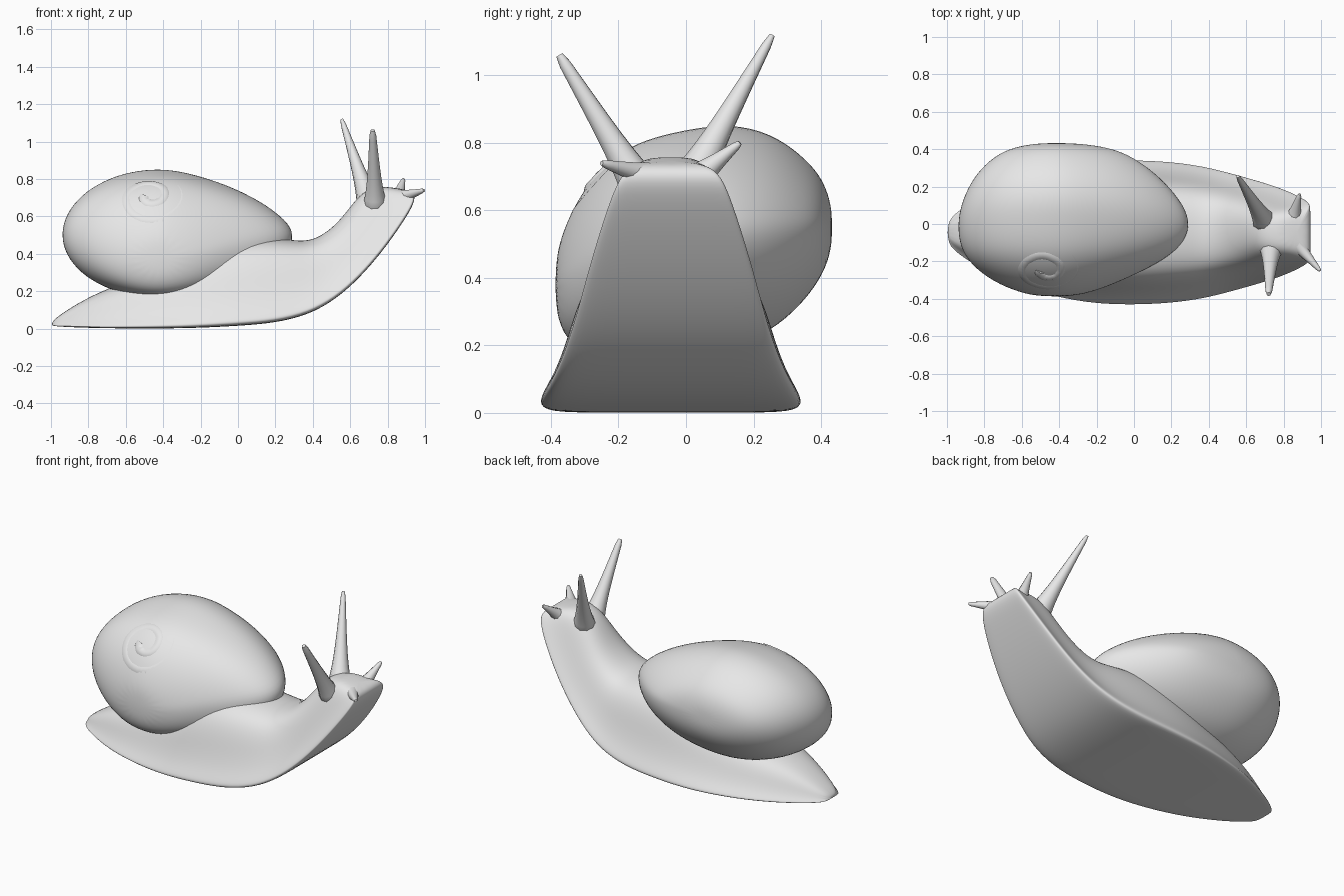
import bpy
import bmesh
from math import cos, sin, pi
from mathutils import Vector

cube = bpy.data.objects.get("Cube")
if cube:
    bpy.data.objects.remove(cube, do_unlink=True)

grey = bpy.data.materials.new("plain grey")
grey.use_nodes = True
grey.diffuse_color = (0.8, 0.8, 0.8, 1)
grey.node_tree.nodes["Principled BSDF"].inputs["Base Color"].default_value = (0.8, 0.8, 0.8, 1)


def link(name, data):
    data.materials.append(grey)
    obj = bpy.data.objects.new(name, data)
    bpy.context.collection.objects.link(obj)
    return obj


def loft(name, rings):
    """Skin a list of equal rings, cap both ends and smooth the result."""
    bm = bmesh.new()
    loops = [[bm.verts.new(p) for p in ring] for ring in rings]
    for a, b in zip(loops, loops[1:]):
        for i in range(len(a)):
            j = (i + 1) % len(a)
            bm.faces.new((a[i], a[j], b[j], b[i]))
    bm.faces.new(loops[0])
    bm.faces.new(loops[-1])
    bmesh.ops.recalc_face_normals(bm, faces=bm.faces)
    for f in bm.faces:
        f.smooth = True
    mesh = bpy.data.meshes.new(name)
    bm.to_mesh(mesh)
    bm.free()
    obj = link(name, mesh)
    sub = obj.modifiers.new("smooth", 'SUBSURF')
    sub.levels = sub.render_levels = 2
    return obj


def tube(name, points, radii):
    """Round tapering tube through the points."""
    curve = bpy.data.curves.new(name, 'CURVE')
    curve.dimensions = '3D'
    curve.bevel_depth = 1
    curve.bevel_resolution = 3
    curve.use_fill_caps = True
    spline = curve.splines.new('POLY')
    spline.points.add(len(points) - 1)
    for sp, p, r in zip(spline.points, points, radii):
        sp.co = (*p, 1)
        sp.radius = r
    spline.use_smooth = True
    return link(name, curve)


# Body: flat sole with a crisp rim, straight flanks and full shoulders,
# tilting into the raised head
half = [(0.6, 0), (0.96, 0), (1.04, 0.03), (1.0, 0.1), (0.91, 0.23),
        (0.82, 0.43), (0.74, 0.66), (0.6, 0.88), (0.33, 0.985)]
outline = [(0, 0)] + half + [(0, 1.01)] + [(-w, h) for w, h in reversed(half)]
# sole x, sole z, back x, back z, half width
sections = [
    (-1.0, .015, -.995, .04, .055),
    (-.94, .01, -.93, .09, .115),
    (-.8, .004, -.78, .18, .2),
    (-.6, .001, -.6, .25, .29),
    (-.35, .001, -.35, .33, .352),
    (-.17, .006, -.19, .41, .374),
    (0, .015, -.05, .47, .378),
    (.2, .03, .1, .49, .37),
    (.38, .075, .27, .475, .345),
    (.52, .155, .36, .465, .31),
    (.65, .27, .44, .49, .275),
    (.77, .41, .53, .56, .24),
    (.87, .55, .6, .65, .2),
    (.935, .655, .665, .73, .165),
    (.95, .71, .74, .755, .138),
    (.915, .74, .8, .76, .09),
]
loft("body", [[(xb + (xt - xb) * h, -0.045 + w * hw, zb + (zt - zb) * h)
               for w, h in outline] for xb, zb, xt, zt, hw in sections])

# Shell: slices stacked across the body, tapering on top toward the head
SHELL_X = -0.42
slices = [  # y, x min, x max, z min, z max
    (.433, -.48, -.35, .51, .59),
    (.422, -.59, -.21, .45, .65),
    (.395, -.69, -.08, .39, .71),
    (.34, -.78, .03, .315, .77),
    (.25, -.865, .15, .235, .835),
    (.13, -.925, .26, .185, .863),
    (.02, -.95, .315, .165, .848),
    (-.09, -.945, .29, .16, .825),
    (-.19, -.905, .18, .16, .785),
    (-.29, -.79, -.03, .175, .69),
    (-.355, -.65, -.19, .21, .57),
    (-.388, -.52, -.33, .3, .46),
]


def egg(y, x0, x1, z0, z1, n=20):
    ring = []
    for i in range(n):
        c, s = cos(2 * pi * i / n), sin(2 * pi * i / n)
        power = 1.3 if c > 0 and s > 0 else 1
        reach = x1 - SHELL_X if c > 0 else SHELL_X - x0
        x = SHELL_X + reach * abs(c) ** power * (1 if c > 0 else -1)
        height = abs(s) ** power * (1 if s > 0 else -1)
        ring.append((x, y, (z0 + z1) / 2 + (z1 - z0) / 2 * height))
    return ring


shell = loft("shell", [egg(*s) for s in slices])

# Spire: faint coil almost sunk into the shell
bpy.context.view_layer.update()
solid = shell.evaluated_get(bpy.context.evaluated_depsgraph_get())
axis = Vector((0, -0.7, 0.71))
side = Vector((1, 0, 0))
up = side.cross(axis) * -1
centre = Vector((-0.47, -0.23, 0.69))
path, radii = [], []
STEPS = 70
for i in range(STEPS + 1):
    t = i / STEPS
    turn = 4 * pi * t + pi
    reach = 0.03 + 0.2 * t
    start = centre + axis + (side * cos(turn) + up * sin(turn)) * reach
    hit, spot, normal, _ = solid.ray_cast(start, -axis)
    if hit:
        r = 0.04 + 0.03 * t
        path.append(spot - normal * (r - 0.009 * (1 - t)))
        radii.append(r)
tube("shell_spire", path, radii)


# Tentacles: flared root buried in the head, slim toward a blunt tip
def tentacle(name, base, tip, root, end):
    base, tip = Vector(base), Vector(tip)
    steps = [i / 16 for i in range(17)]
    widths = [end + (root - end) * (0.55 * (1 - t) + 0.45 * (1 - t) ** 5) for t in steps]
    widths[0] *= 0.3
    widths[1] *= 0.8
    widths[-1] *= 0.7
    tube(name, [base.lerp(tip, t) for t in steps], widths)


tentacle("left_eye_stalk", (.715, -.015, .63), (.555, .255, 1.118), .085, .012)
tentacle("right_eye_stalk", (.735, -.105, .62), (.72, -.375, 1.06), .08, .016)
tentacle("left_feeler", (.845, -.0, .67), (.885, .16, .8), .075, .01)
tentacle("right_feeler", (.83, -.06, .69), (.995, -.25, .74), .075, .01)
